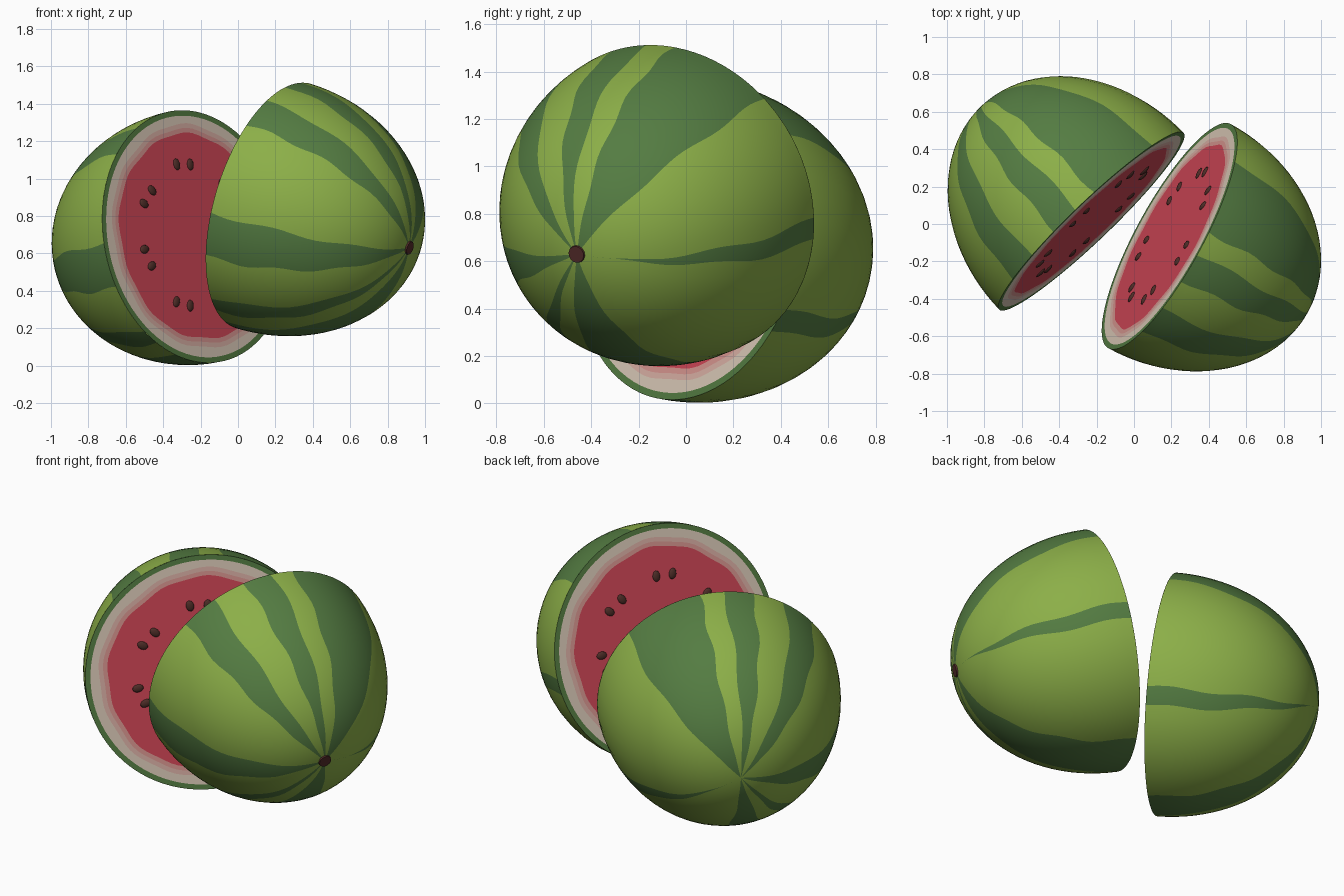
import bpy, bmesh, math
from mathutils import Vector, Matrix

if "Cube" in bpy.data.objects:
    bpy.data.objects.remove(bpy.data.objects["Cube"])

R, DEPTH = 0.683, 0.855          # rim radius, rim-to-pole length


def material(name, rgb):
    m = bpy.data.materials.new(name)
    lin = [((c / 255 + 0.055) / 1.055) ** 2.4 for c in rgb]
    m.diffuse_color = (*lin, 1)
    m.use_nodes = True
    m.node_tree.nodes["Principled BSDF"].inputs["Base Color"].default_value = m.diffuse_color
    return m


LIGHT = material("light green skin", (140, 175, 72))
DARK = material("dark green stripe", (84, 124, 66))
RIND = material("pale rind", (219, 202, 184))
PALE = material("pale pink", (218, 176, 165))
PINK = material("pink", (216, 150, 144))
FLESH = material("red flesh", (207, 70, 86))
SEED = material("dark brown seed", (78, 46, 40))
STEM = material("brown stem", (84, 44, 42))


def finish(bm, name, mats, smooth):
    me = bpy.data.meshes.new(name)
    for f in bm.faces:
        f.smooth = smooth
    bm.to_mesh(me)
    bm.free()
    for m in mats:
        me.materials.append(m)
    ob = bpy.data.objects.new(name, me)
    bpy.context.collection.objects.link(ob)
    return ob


def loft(bm, rows, flip, rule, tip):
    """Closed rings joined by quads, ending in a fan at the tip."""
    rings = [[bm.verts.new(p) for p in row] for row in rows]
    end = bm.verts.new(tip)
    n = len(rings[0])
    for i, ring in enumerate(rings):
        for j in range(n):
            k = (j + 1) % n
            if i + 1 < len(rings):
                vs = [ring[j], ring[k], rings[i + 1][k], rings[i + 1][j]]
            else:
                vs = [ring[j], ring[k], end]
            f = bm.faces.new(vs[::-1] if flip else vs)
            f.material_index = rule(i, j)


def melon_half(side, centre, normal, right, stripes, phase, stem):
    c, n = Vector(centre), Vector(normal).normalized()
    t = Vector((right[0], right[1], 0))
    t = (t - n * t.dot(n)).normalized()
    u = n.cross(t)
    if u.z < 0:
        u = -u
    flip = t.cross(u).dot(n) < 0          # mirrored half

    def at(r, deg, h):
        a = math.radians(deg)
        return c + (t * math.cos(a) + u * math.sin(a)) * r + n * h

    # Skin: mesh columns follow the wavy stripe edges
    steps, sub = 26, 8

    def angles(s):
        edges = []
        for k, (a, b, reach) in enumerate(stripes):
            mid, half = (a + b) / 2, (b - a) / 2
            if reach < 1:
                half *= max(0.02, 1 - (s / reach) ** 3)
            else:
                half *= 1 - 0.25 * s * s
            wave = 0.9 * math.sin(17 * s + 2.1 * k)
            wave2 = 0.9 * math.sin(23 * s + 1.3 * k)
            if reach < 1:
                wave2 = wave
            edges += [mid - half + wave, mid + half + wave2]
        out = []
        for a, b in zip(edges, edges[1:] + [edges[0] + 360]):
            out += [a + (b - a) * q / sub for q in range(sub)]
        return out

    rows = []
    for i in range(steps):
        s = i / steps
        th = s * math.pi / 2
        rows.append([at(R * math.cos(th), a, -DEPTH * math.sin(th)) for a in angles(s)])
    bm = bmesh.new()
    loft(bm, rows, not flip, lambda i, j: 1 - (j // sub) % 2, c - n * DEPTH)
    finish(bm, side + "_melon_skin", [LIGHT, DARK], True)

    # Cut face: concentric rings from the green edge to the flesh
    radii = [1, 0.957, 0.885, 0.848, 0.812, 0.4]
    rows = []
    for k, r in enumerate(radii):
        amp = 0.007 if 2 <= k <= 4 else 0
        rows.append([at(R * (r + amp * (math.sin(math.radians(a * 5)) + math.sin(math.radians(a * 13 + 40)))), a, 0)
                     for a in range(0, 360, 4)])
    bm = bmesh.new()
    loft(bm, rows, flip, lambda i, j: min(i, 4), c)
    finish(bm, side + "_cut_face", [DARK, RIND, PALE, PINK, FLESH], False)

    # Seeds: seven pairs in a circle
    bm = bmesh.new()
    for k in range(14):
        deg = phase + (k // 2) * 360 / 7 + (7.3 if k % 2 else -7.3)
        a = math.radians(deg)
        rad = t * math.cos(a) + u * math.sin(a)
        tan = n.cross(rad)
        p = at(0.39 + 0.012 * math.sin(k * 2.3), deg, 0)
        m = Matrix((rad * 0.032, tan * 0.023, n * 0.011)).transposed().to_4x4()
        bmesh.ops.create_uvsphere(bm, u_segments=12, v_segments=8, radius=1,
                                  matrix=Matrix.Translation(p) @ m)
    bmesh.ops.recalc_face_normals(bm, faces=bm.faces)
    finish(bm, side + "_seeds", [SEED], True)

    # Stem scar on the pole
    if stem:
        bm = bmesh.new()
        rot = n.to_track_quat('Z', 'Y').to_matrix().to_4x4()
        bmesh.ops.create_cone(bm, cap_ends=True, segments=14, radius1=0.036, radius2=0.042, depth=0.03,
                              matrix=Matrix.Translation(c - n * (DEPTH - 0.008)) @ rot)
        finish(bm, side + "_stem", [STEM], False)


# Stripes: start angle, end angle, reach towards the pole
upper = [(41, 80, 1), (91, 105, 1), (122, 139, 1), (183, 204, 1), (228, 238, 1)]
melon_half("left", (-0.228, 0.015, 0.69), (0.68, -0.71, 0.15), (0.72, 0.69),
           upper + [(250, 274, 1), (325, 334, 0.9)], 94.6, False)
melon_half("right", (0.19, -0.065, 0.853), (-0.848, 0.463, 0.261), (0.477, 0.879),
           upper + [(250, 284, 1), (346, 354, 0.85)], 97, True)
